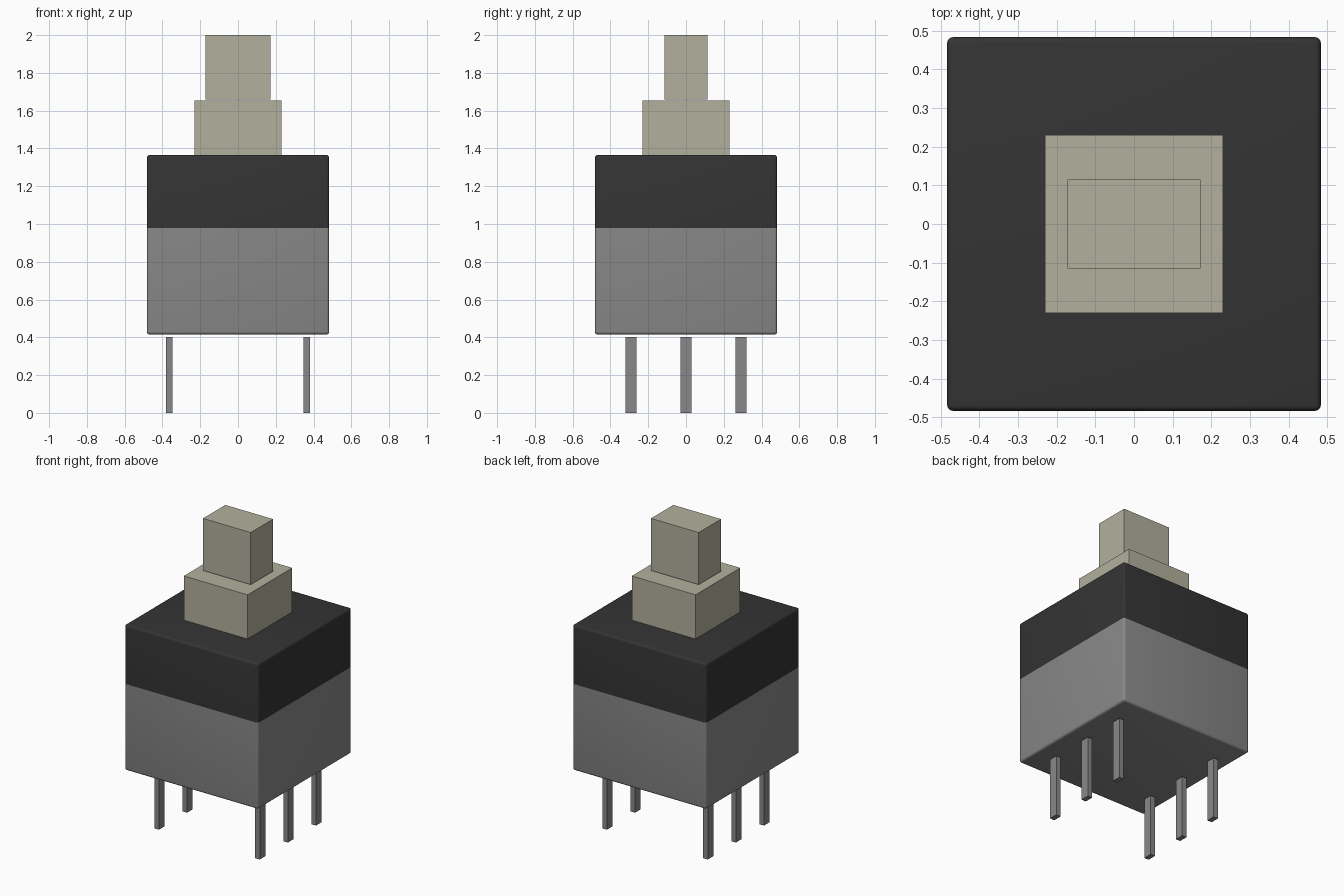
import bpy
import bmesh

if "Cube" in bpy.data.objects:
    bpy.data.objects.remove(bpy.data.objects["Cube"], do_unlink=True)


def make_material(name, rgb):
    mat = bpy.data.materials.new(name)
    mat.use_nodes = True
    color = (*rgb, 1.0)
    mat.diffuse_color = color
    mat.node_tree.nodes["Principled BSDF"].inputs["Base Color"].default_value = color
    return mat


cream = make_material("cream plastic", (0.45, 0.44, 0.34))
black = make_material("black plastic", (0.034, 0.034, 0.034))
grey = make_material("grey", (0.25, 0.25, 0.25))


def make_box(name, x, y, z_range, width, depth, materials, bevel=0.0, split=None):
    """Box between two heights, optionally rounded and two-toned at a height."""
    low, high = z_range
    bm = bmesh.new()
    bmesh.ops.create_cube(bm, size=1)
    for v in bm.verts:
        v.co.x *= width
        v.co.y *= depth
        v.co.z = (low + high) / 2 + v.co.z * (high - low)
    if bevel:
        bmesh.ops.bevel(bm, geom=bm.edges[:], offset=bevel, segments=4,
                        profile=0.5, affect='EDGES')
    if split is not None:
        bmesh.ops.bisect_plane(bm, geom=bm.verts[:] + bm.edges[:] + bm.faces[:],
                               plane_co=(0, 0, split), plane_no=(0, 0, 1))
        for f in bm.faces:
            f.material_index = int(f.calc_center_median().z > split)
    mesh = bpy.data.meshes.new(name)
    bm.to_mesh(mesh)
    bm.free()
    for mat in materials:
        mesh.materials.append(mat)
    obj = bpy.data.objects.new(name, mesh)
    obj.location = (x, y, 0)
    bpy.context.collection.objects.link(obj)
    if bevel:
        bpy.ops.object.select_all(action='DESELECT')
        bpy.context.view_layer.objects.active = obj
        obj.select_set(True)
        bpy.ops.object.shade_smooth_by_angle()
    return obj


# Housing: grey base with a black upper band
make_box("housing", 0, 0, (0.415, 1.365), 0.966, 0.966, [grey, black],
         bevel=0.015, split=0.98)

# Plunger and push button
make_box("plunger", 0, 0, (1.36, 1.653), 0.46, 0.46, [cream])
make_box("button", 0, 0, (1.66, 2.0), 0.345, 0.23, [cream])

# Two rows of three contact pins
for side, x in (("right", -0.364), ("left", 0.364)):
    for place, y in (("front", -0.29), ("middle", 0), ("back", 0.29)):
        make_box(f"pin_{side}_{place}", x, y, (0, 0.402), 0.033, 0.058, [grey])
